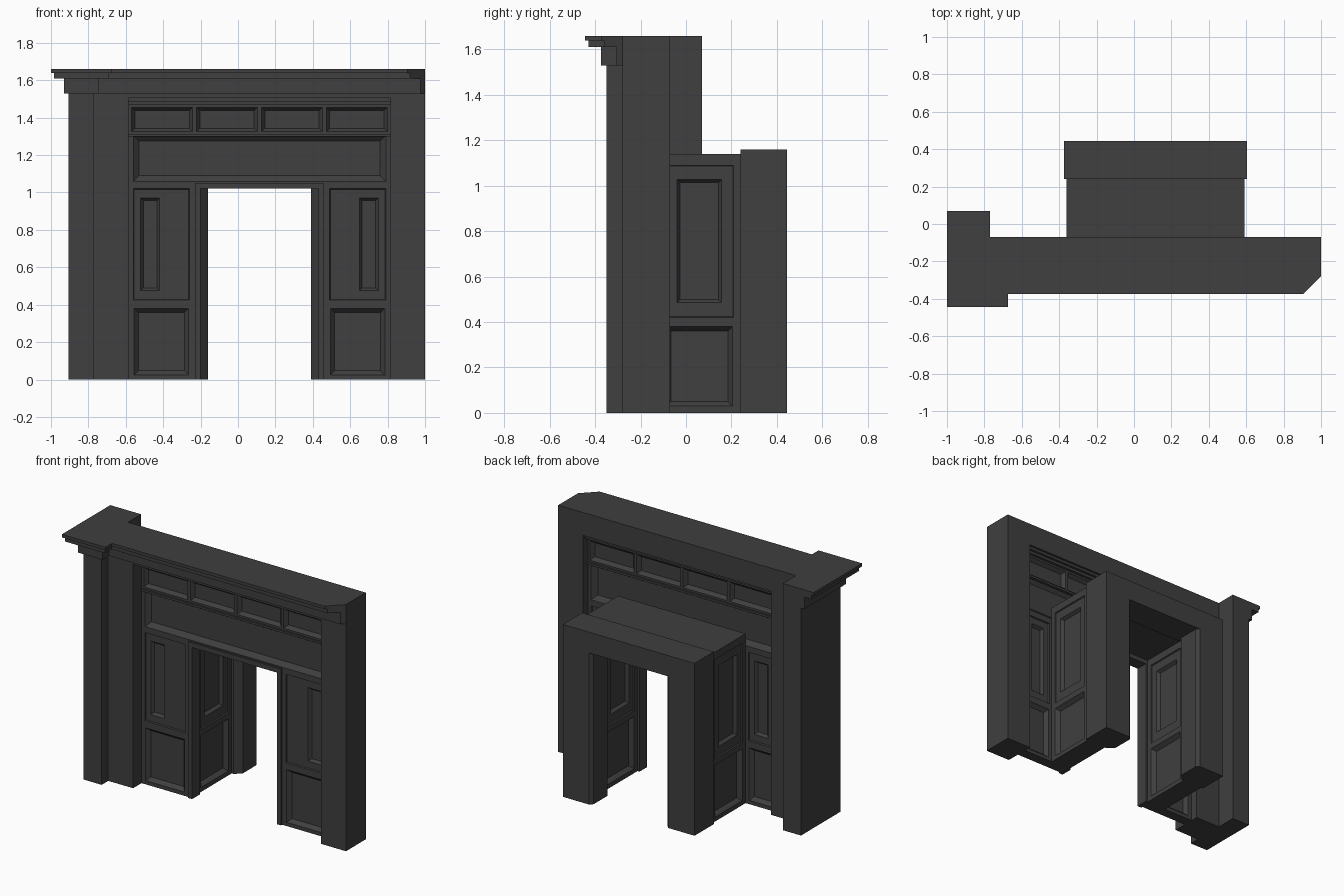
import bpy, bmesh
from mathutils import Vector

if "Cube" in bpy.data.objects:
    bpy.data.objects.remove(bpy.data.objects["Cube"])

charcoal = bpy.data.materials.new("charcoal_paint")
charcoal.use_nodes = True
COLOUR = (0.05, 0.05, 0.05, 1)
charcoal.diffuse_color = COLOUR
charcoal.node_tree.nodes["Principled BSDF"].inputs["Base Color"].default_value = COLOUR

CX = 0.115               # centre line of the doorway
FRONT, BACK = -0.28, -0.07   # faces of the main wall
SCREEN_F, SCREEN_B = -0.19, -0.12
OPEN_TOP = 1.02


def finish(name, bm):
    bmesh.ops.recalc_face_normals(bm, faces=bm.faces)
    mesh = bpy.data.meshes.new(name)
    bm.to_mesh(mesh)
    bm.free()
    mesh.materials.append(charcoal)
    obj = bpy.data.objects.new(name, mesh)
    bpy.context.collection.objects.link(obj)
    return obj


def prism(name, base, offset):
    """Extrude a planar outline along an offset."""
    bm = bmesh.new()
    face = bm.faces.new([bm.verts.new(p) for p in base])
    ext = bmesh.ops.extrude_face_region(bm, geom=[face])
    verts = [g for g in ext["geom"] if isinstance(g, bmesh.types.BMVert)]
    bmesh.ops.translate(bm, verts=verts, vec=Vector(offset))
    if not any(len(f.verts) == len(base) and all(v.co == Vector(b) for v, b in zip(f.verts, base)) for f in bm.faces):
        bmesh.ops.holes_fill(bm, edges=bm.edges)
    return finish(name, bm)


def box(name, x0, x1, y0, y1, z0, z1):
    return prism(name, [(x0, y0, z0), (x1, y0, z0), (x1, y1, z0), (x0, y1, z0)], (0, 0, z1 - z0))


def plan(name, points, z0, z1):
    return prism(name, [(x, y, z0) for x, y in points], (0, 0, z1 - z0))


def arch(name, half, opening, top, head, y0, y1):
    """Upright frame with an opening down to the floor."""
    pts = [(-half, 0), (-half, top), (half, top), (half, 0),
           (opening, 0), (opening, head), (-opening, head), (-opening, 0)]
    return prism(name, [(CX + x, y0, z) for x, z in pts], (0, y1 - y0, 0))


def mirror_range(a, b, side):
    return (CX + a, CX + b) if side > 0 else (CX - b, CX - a)


def carve(bm, axis, face, inward, u, z, depth, bevel):
    """Add a bevelled panel cutter sunk into a face, across axis x or y."""
    over = 0.25          # cutter continues its slope just outside the face
    rings = []
    for t in (-over, 1):
        m = bevel * t
        d = face + inward * depth * t
        ring = []
        for a, b in ((u[0] + m, z[0] + m), (u[1] - m, z[0] + m), (u[1] - m, z[1] - m), (u[0] + m, z[1] - m)):
            ring.append(bm.verts.new((d, a, b) if axis == "x" else (a, d, b)))
        rings.append(ring)
    lo, hi = rings
    bm.faces.new(lo)
    bm.faces.new(hi)
    for i in range(4):
        j = (i + 1) % 4
        bm.faces.new((lo[i], lo[j], hi[j], hi[i]))


def cut(obj, panels):
    """Cut each list entry in turn, so nested panels stay clean."""
    for group in panels:
        bm = bmesh.new()
        for p in group:
            carve(bm, *p)
        cutter = finish("panel_cutter", bm)
        cutter.hide_render = True
        mod = obj.modifiers.new("panels", "BOOLEAN")
        mod.operation, mod.solver, mod.object = "DIFFERENCE", "EXACT", cutter
        bpy.context.view_layer.update()
        mesh = bpy.data.meshes.new_from_object(obj.evaluated_get(bpy.context.evaluated_depsgraph_get()))
        obj.modifiers.clear()
        obj.data = mesh
        bpy.data.objects.remove(cutter)


# Main wall with its large opening, made of two posts and a header
box("left_post", 0.815, 1.0, FRONT, BACK, 0, 1.53)
box("right_post", -0.77, -0.585, FRONT, BACK, 0, 1.53)
box("header", -0.585, 0.815, FRONT, BACK, 1.505, 1.53)
box("right_pilaster", -0.905, -0.77, -0.35, 0.07, 0, 1.53)

# Stepped cornice, mitred at the left end and wrapping the pilaster
for i, (d, z0, z1) in enumerate(((0.025, 1.53, 1.61), (0.08, 1.61, 1.64), (0.095, 1.64, 1.66))):
    plan(f"cornice_step_{i + 1}", [
        (-0.905 - d, 0.07), (-0.77, 0.07), (-0.77, BACK), (1, BACK), (1, FRONT), (1 - d, FRONT - d),
        (-0.77 + d, FRONT - d), (-0.77 + d, -0.35 - d), (-0.905 - d, -0.35 - d)], z0, z1)

# Panelled screen set inside the opening
screen = arch("panelled_screen", 0.7, 0.315, 1.505, OPEN_TOP, SCREEN_F, SCREEN_B)
outer, inner = [], []
for face, inward in ((SCREEN_F, 1), (SCREEN_B, -1)):
    front = inward > 0
    near = 0.375 if front else 0.495
    for side in (-1, 1):
        outer.append(("y", face, inward, mirror_range(near, 0.675, side), (0.425, OPEN_TOP), 0.008, 0.004))
        outer.append(("y", face, inward, mirror_range(near + 0.005, 0.67, side), (0.025, 0.38), 0.025, 0.022))
        inner.append(("y", face + inward * 0.008, inward, mirror_range(0.535, 0.635, side), (0.475, 0.97), 0.018, 0.014))
    outer.append(("y", face, inward, (CX - 0.675, CX + 0.675), (1.06, 1.305), 0.028, 0.03))
    for i in range(4):
        c = CX + (i - 1.5) * 0.347
        outer.append(("y", face, inward, (c - 0.163, c + 0.163), (1.325, 1.455), 0.025, 0.018))
cut(screen, [outer, inner])

# Mouldings along the top of the screen and over the panel row
for name, z0, z1, out in (("upper_moulding", 1.487, 1.505, 0.035), ("lower_moulding", 1.468, 1.487, 0.018),
                          ("middle_rail_moulding", 1.298, 1.312, 0.012)):
    box(name, CX - 0.7, CX + 0.7, SCREEN_F - out, SCREEN_B + out, z0, z1)

# Casing around the front doorway
arch("door_casing", 0.345, 0.315, 1.052, OPEN_TOP, SCREEN_F - 0.012, SCREEN_F)

# Porch: panelled side walls and flat roof
for side, label in ((-1, "right"), (1, "left")):
    x0, x1 = mirror_range(0.33, 0.475, side)
    wall = box(f"{label}_porch_wall", x0, x1, SCREEN_B, 0.24, 0, 1.14)
    big, small = [], []
    for half, inward, top in ((0.475, -side, 1.09), (0.33, side, 1.0)):
        face = CX + side * half
        big.append(("x", face, inward, (-0.088, 0.21), (0.42, top), 0.008, 0.004))
        big.append(("x", face, inward, (-0.085, 0.205), (0.03, 0.38), 0.028, 0.02))
        small.append(("x", face + inward * 0.008, inward, (-0.04, 0.157), (0.485, top - 0.062), 0.02, 0.014))
    cut(wall, [big, small])
box("porch_roof", CX - 0.33, CX + 0.33, SCREEN_B, 0.24, 1.05, 1.14)

# Rear doorway: chamfered jambs and lintel
for side, label in ((-1, "right"), (1, "left")):
    pts = [(0.49, 0.24), (0.49, 0.445), (0.295, 0.445), (0.275, 0.425), (0.275, 0.28), (0.315, 0.24)]
    plan(f"{label}_rear_jamb", [(CX + side * x, y) for x, y in pts], 0, 1.16)
box("rear_lintel", CX - 0.315, CX + 0.315, 0.24, 0.445, OPEN_TOP, 1.16)
